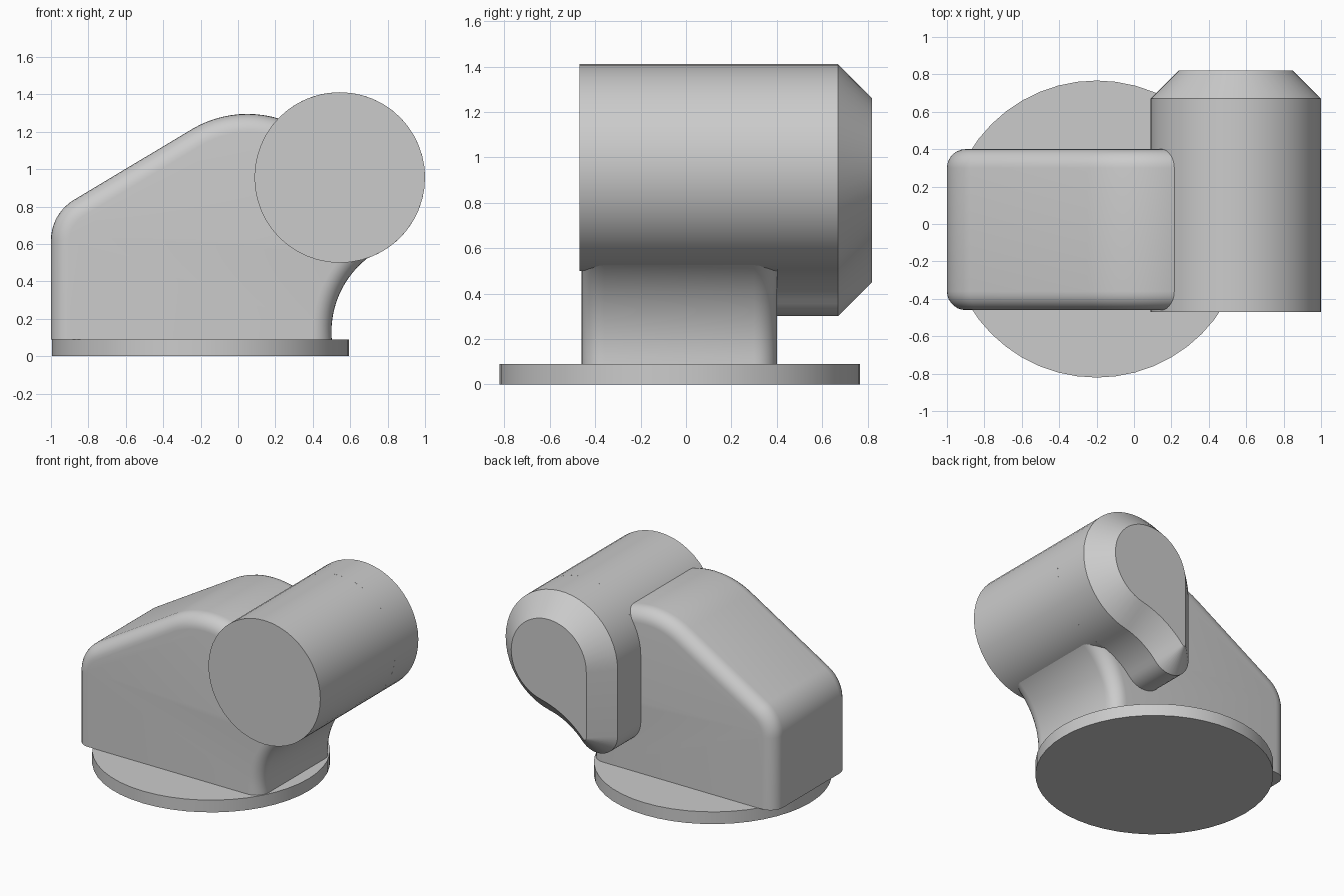
import bpy, bmesh, math
from mathutils import Vector
from math import radians, degrees, cos, sin, pi

cube = bpy.data.objects.get("Cube")
if cube:
    bpy.data.objects.remove(cube, do_unlink=True)

grey = bpy.data.materials.new("plain_grey")
grey.use_nodes = True
colour = (0.6, 0.6, 0.6, 1)
grey.diffuse_color = colour
grey.node_tree.nodes["Principled BSDF"].inputs["Base Color"].default_value = colour


def arc(centre, radius, start, end, steps):
    """Points on an arc in the x-z plane, angles in degrees."""
    angles = [radians(start + (end - start) * i / steps) for i in range(steps + 1)]
    return [Vector((centre[0] + radius * cos(a), centre[1] + radius * sin(a))) for a in angles]


def inset(points, d, floor):
    """Move a counter-clockwise outline inward, keeping points on the floor level."""
    result = []
    for i, p in enumerate(points):
        a = (p - points[i - 1]).normalized()
        b = (points[(i + 1) % len(points)] - p).normalized()
        na, nb = Vector((-a.y, a.x)), Vector((-b.y, b.x))
        q = p + (na + nb) * (d / (1 + na.dot(nb)))
        if p.y <= floor:
            q.y = p.y
        result.append(q)
    return result


def loft(name, points, layers, floor=0.0):
    """Skin inset copies of an outline along y; layers are (y, inset)."""
    bm = bmesh.new()
    rings = [[bm.verts.new((p.x, y, p.y)) for p in inset(points, d, floor)] for y, d in layers]
    n = len(points)
    for r, s in zip(rings, rings[1:]):
        for i in range(n):
            j = (i + 1) % n
            bm.faces.new((r[i], r[j], s[j], s[i]))
    bm.faces.new(rings[0])
    bm.faces.new(rings[-1])
    bmesh.ops.recalc_face_normals(bm, faces=bm.faces)
    mesh = bpy.data.meshes.new(name)
    bm.to_mesh(mesh)
    bm.free()
    obj = bpy.data.objects.new(name, mesh)
    bpy.context.collection.objects.link(obj)
    finish(obj)


def finish(obj):
    obj.data.materials.append(grey)
    bpy.ops.object.select_all(action='DESELECT')
    obj.select_set(True)
    bpy.context.view_layer.objects.active = obj
    bpy.ops.object.shade_smooth_by_angle(angle=radians(30))


# Round base plate
bpy.ops.mesh.primitive_cylinder_add(vertices=48, radius=0.794, depth=0.09,
                                    location=(-0.2, -0.027, 0.045))
base = bpy.context.object
base.name = "base_plate"
finish(base)

# Housing: sloped top, hollowed right side, rounded front and back edges
hub = Vector((0.544, 0.955))
hub_radius = 0.456
housing = [Vector((-1, 0.09))]
housing += arc((1.0, 0.13), 0.5, 184.6, 120, 16)
housing += [hub]
housing += arc((0.05, 0.715), 0.58, 50, 121, 16)
housing += arc((-0.75, 0.62), 0.25, 121, 180, 10)
edge, steps = 0.1, 7
rounding = [(edge * (1 - sin(t)), edge * (1 - cos(t)))
            for t in (i * pi / 2 / steps for i in range(steps + 1))]
front = [(-0.46 + y, d) for y, d in reversed(rounding)]
back = [(0.40 - y, d) for y, d in rounding]
loft("housing", housing, front[::-1][::-1][::-1] + back[::-1] if front[0][0] > front[-1][0]
     else front + back, floor=0.091)

# Horizontal barrel
loft("barrel", arc(hub, hub_radius, 0, 352.5, 47), [(-0.47, 0), (0.40, 0)])

# Teardrop end cover: barrel circle and small lobe joined by a hollow curve
lobe = Vector((0.253, 0.465))
lobe_radius, hollow = 0.165, 0.5
axis = lobe - hub
span = axis.length
axis.normalize()
reach, other = hub_radius + hollow, lobe_radius + hollow
along = (reach ** 2 - other ** 2 + span ** 2) / (2 * span)
side = math.sqrt(reach ** 2 - along ** 2)
pivot = hub + axis * along + Vector((-axis.y, axis.x)) * side


def heading(a, b):
    return degrees(math.atan2(b.y - a.y, b.x - a.x))


cover = arc(hub, hub_radius, heading(hub, pivot), 180, 36)
cover += arc(lobe, lobe_radius, 180, heading(lobe, pivot) + 360, 16)
cover += arc(pivot, hollow, heading(pivot, lobe), heading(pivot, hub), 10)[1:-1]
loft("end_cover", cover, [(0.40, 0), (0.67, 0), (0.82, 0.15)])
